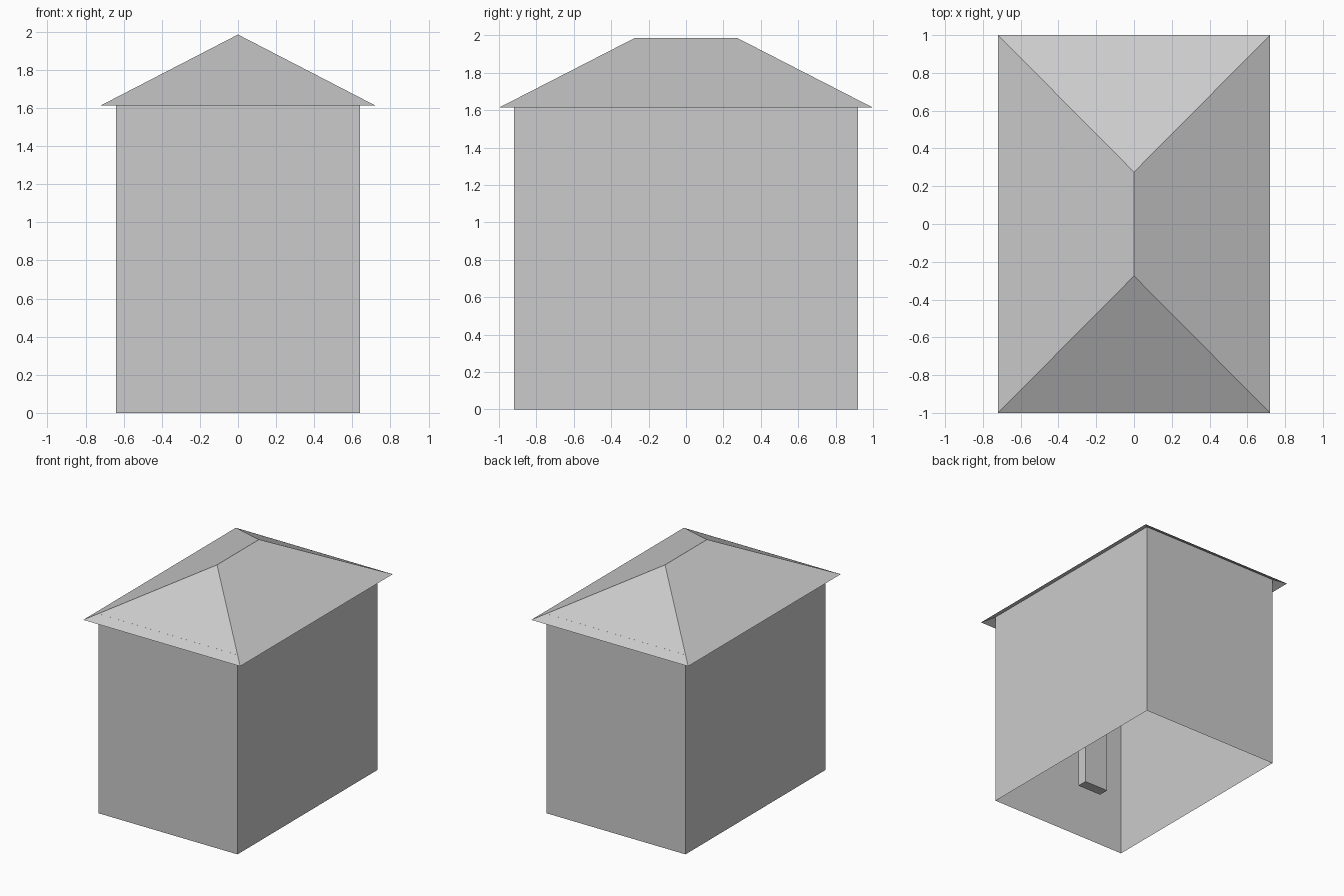
import bpy, bmesh

if "Cube" in bpy.data.objects:
    bpy.data.objects.remove(bpy.data.objects["Cube"])

EAVE_X, EAVE_Y, EAVE_Z = 0.72, 1.0, 1.613
RIDGE_Y, RIDGE_Z = 0.275, 1.985
OVERHANG = 0.081
WALL_TOP = EAVE_Z + OVERHANG * (RIDGE_Z - EAVE_Z) / EAVE_X


def finish(name, bm):
    mesh = bpy.data.meshes.new(name)
    bm.to_mesh(mesh)
    bm.free()
    obj = bpy.data.objects.new(name, mesh)
    bpy.context.collection.objects.link(obj)
    return obj


def box(name, size, centre, open_ends=False):
    bm = bmesh.new()
    bmesh.ops.create_cube(bm, size=1)
    if open_ends:
        ends = [f for f in bm.faces if abs(f.normal.z) > 0.5]
        bmesh.ops.delete(bm, geom=ends, context='FACES_ONLY')
    bmesh.ops.scale(bm, vec=size, verts=bm.verts)
    bmesh.ops.translate(bm, vec=centre, verts=bm.verts)
    return finish(name, bm)


# Thin walls, open underneath, reaching the underside of the roof
box("walls", (2 * (EAVE_X - OVERHANG), 2 * (EAVE_Y - OVERHANG), WALL_TOP),
    (0, 0, WALL_TOP / 2), open_ends=True)

# Hipped roof: a single sheet with overhanging eaves
bm = bmesh.new()
a, b, c, d = [bm.verts.new((x * EAVE_X, y * EAVE_Y, EAVE_Z))
              for x, y in ((-1, -1), (1, -1), (1, 1), (-1, 1))]
front, back = [bm.verts.new((0, s * RIDGE_Y, RIDGE_Z)) for s in (-1, 1)]
for face in ((a, b, front), (b, c, back, front), (c, d, back), (d, a, front, back)):
    bm.faces.new(face)
finish("hip_roof", bm)

# Slim upright block standing inside, seen through the open floor
box("inner_block", (0.22, 0.085, 0.8), (0.185, -0.28, 0.4))
